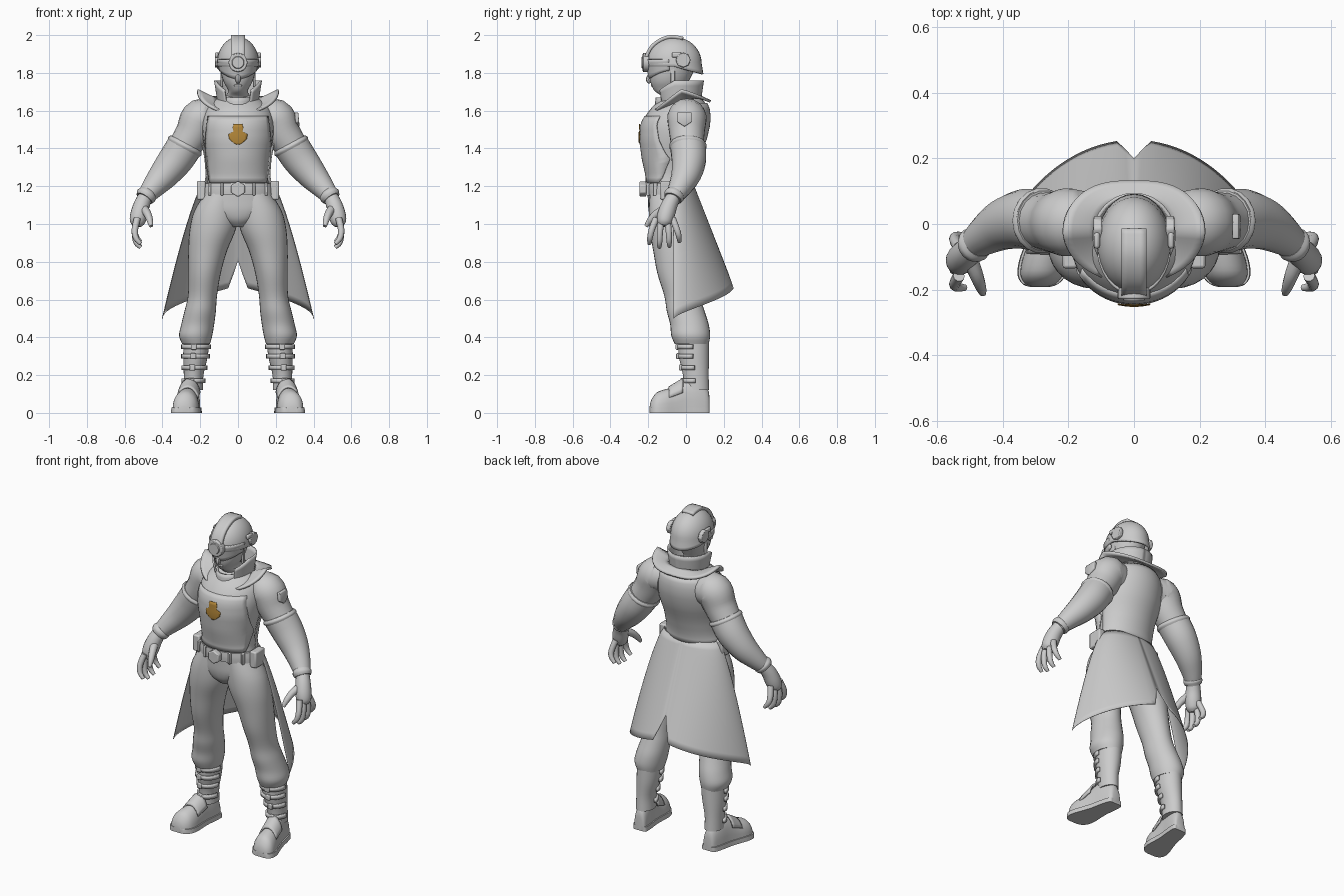
import bpy, bmesh
from math import sin, cos, pi, radians, sqrt
from mathutils import Vector, Matrix

if "Cube" in bpy.data.objects:
    bpy.data.objects.remove(bpy.data.objects["Cube"])


def material(name, color):
    m = bpy.data.materials.new(name)
    m.use_nodes = True
    m.diffuse_color = color
    m.node_tree.nodes["Principled BSDF"].inputs["Base Color"].default_value = color
    return m


GREY = material("uniform grey", (0.6, 0.6, 0.6, 1))
BROWN = material("badge brown", (0.45, 0.24, 0.04, 1))


def finish(name, bm, mat=GREY, mirror=False, thick=0, bevel=0, angle=40):
    bmesh.ops.recalc_face_normals(bm, faces=bm.faces)
    me = bpy.data.meshes.new(name)
    bm.to_mesh(me)
    bm.free()
    me.materials.append(mat)
    ob = bpy.data.objects.new(name, me)
    bpy.context.collection.objects.link(ob)
    bpy.ops.object.select_all(action="DESELECT")
    ob.select_set(True)
    bpy.context.view_layer.objects.active = ob
    bpy.ops.object.shade_smooth_by_angle(angle=radians(angle))
    if thick:
        mod = ob.modifiers.new("thickness", "SOLIDIFY")
        mod.thickness, mod.offset = thick, 0
    if bevel:
        mod = ob.modifiers.new("bevel", "BEVEL")
        mod.width, mod.segments = bevel, 2
    if mirror:
        ob.modifiers.new("mirror", "MIRROR")
    return ob


def sheet(name, nu, nv, fn, wrap=False, cap=False, **kw):
    """Surface from fn(u, v); u may wrap round, and v ends may be capped."""
    bm = bmesh.new()
    cols = nu if wrap else nu + 1
    g = [[bm.verts.new(fn(i / nu, j / nv)) for i in range(cols)] for j in range(nv + 1)]
    for j in range(nv):
        for i in range(nu):
            k = (i + 1) % cols
            bm.faces.new((g[j][i], g[j][k], g[j + 1][k], g[j + 1][i]))
    if cap:
        bm.faces.new(g[0])
        bm.faces.new(g[-1])
    return finish(name, bm, **kw)


def spline(rows, t):
    """Smooth interpolation through rows of numbers."""
    n = len(rows) - 1
    i = min(int(t * n), n - 1)
    f = t * n - i
    a, b, c, d = (rows[max(0, min(n, i + k))] for k in (-1, 0, 1, 2))
    return [q + f * (r - p + f * (2 * p - 5 * q + 4 * r - s + f * (3 * (q - r) + s - p))) / 2
            for p, q, r, s in zip(a, b, c, d)]


def loft(name, rows, **kw):
    """Stacked level ellipses: x, y, z, x radius, y radius."""
    def fn(u, v):
        x, y, z, rx, ry = spline(rows, v)
        return x + rx * cos(2 * pi * u), y + ry * sin(2 * pi * u), z
    return sheet(name, 28, 4 * (len(rows) - 1), fn, wrap=True, cap=True, **kw)


def limb(name, rows, sides=18, **kw):
    """Round tube along a path: x, y, z, radius."""
    def fn(u, v):
        p = spline(rows, v)
        t = Vector(spline(rows, min(1, v + .02))[:3]) - Vector(spline(rows, max(0, v - .02))[:3])
        a = t.cross(Vector((0, 1, 0))).normalized()
        b = t.cross(a).normalized()
        return Vector(p[:3]) + p[3] * (a * cos(2 * pi * u) + b * sin(2 * pi * u))
    return sheet(name, sides, 4 * (len(rows) - 1), fn, wrap=True, cap=True, mirror=True, **kw)


def box(name, loc, size, bevel=.008, **kw):
    bm = bmesh.new()
    bmesh.ops.create_cube(bm, size=1, matrix=Matrix.Translation(loc) @ Matrix.Diagonal((*size, 1)))
    return finish(name, bm, bevel=bevel, **kw)


def disc(name, loc, r, depth, axis, sides=24, r2=None, **kw):
    bm = bmesh.new()
    m = Matrix.Translation(loc) @ Matrix.Rotation(pi / 2, 4, axis)
    bmesh.ops.create_cone(bm, cap_ends=True, segments=sides, radius1=r, radius2=r2 or r, depth=depth, matrix=m)
    return finish(name, bm, **kw)


# Torso and hips
TORSO = [(0, -.09, 1.16, .18, .115), (0, -.088, 1.25, .157, .118), (0, -.085, 1.35, .165, .143),
         (0, -.072, 1.45, .185, .168), (0, -.06, 1.53, .19, .175), (0, -.04, 1.6, .175, .155),
         (0, -.025, 1.65, .13, .12), (0, -.03, 1.68, .08, .08)]
loft("torso", TORSO)
loft("hips", [(0, -.09, 1.2, .172, .115), (0, -.086, 1.13, .195, .116), (0, -.083, 1.07, .195, .115),
              (0, -.078, 1.02, .12, .105), (0, -.07, .985, .05, .08)])


def around_torso(z, off):
    """Centre y and radii of the torso at a height, grown by an offset."""
    k = 0
    while k < len(TORSO) - 2 and TORSO[k + 1][2] < z:
        k += 1
    f = (z - TORSO[k][2]) / (TORSO[k + 1][2] - TORSO[k][2])
    y, rx, ry = (TORSO[k][i] * (1 - f) + TORSO[k + 1][i] * f for i in (1, 3, 4))
    return y, rx + off, ry + off


def chest(x, z, off):
    y, rx, ry = around_torso(z, off)
    return x, y - ry * sqrt(max(0, 1 - (x / rx) ** 2)), z


# Front breastplate, narrowed at the arm holes
sheet("breastplate", 20, 14,
      lambda u, v: chest((2 * u - 1) * (.15 + .018 * sin(pi * v) + .008 * v), 1.22 + .35 * v, .004), thick=.007)


# Back of the coat, closed round the sides of the body
def coat_back(u, v):
    z = 1.2 + .44 * v
    a = pi * (.04 + .92 * u)
    y, rx, ry = around_torso(z, .012)
    return rx * cos(a), y + ry * sin(a), z


sheet("coat_back", 24, 14, coat_back, thick=.005)

# Chest badge
BADGE = [(1.53, .022), (1.51, .028), (1.49, .024), (1.475, .05), (1.45, .047), (1.43, .024), (1.42, .006)]


def badge(u, v):
    z, w = BADGE[round(v * (len(BADGE) - 1))]
    return chest((2 * u - 1) * w, z, .011)


sheet("chest_badge", 8, len(BADGE) - 1, badge, mat=BROWN, thick=.003)

# Belt, buckle and pouches
loft("belt", [(0, -.09, 1.155, .19, .122), (0, -.09, 1.185, .186, .124), (0, -.09, 1.215, .178, .122)])
disc("buckle", (0, -.228, 1.185), .042, .035, "X", sides=6, bevel=.006)
for x in (.085, .15):
    box("belt_loop", (x, -.09 - .122 * sqrt(1 - (x / .187) ** 2), 1.185), (.014, .025, .07), .004, mirror=True)
box("belt_pouch", (.195, -.09, 1.178), (.045, .09, .1), mirror=True)


# Coat skirt with a slit at the back
def skirt(u, v):
    a = u * pi / 2
    slit = max(0, (u - 22 / 24) * 12)
    s = v * (1 - .26 * slit)
    z = 1.22 + s * (.5 + .16 * min(1, u * 24 / 22) - 1.22)
    w = .18 + .22 * s ** .75
    return w * cos(a), -.065 + (.1 + .22 * s) * sin(a) ** (1 + .4 * s), z


sheet("coat_skirt", 24, 16, skirt, thick=.003, mirror=True)


# Shoulder mantle, raised over the shoulders and falling to the chest
def mantle(u, v):
    a = radians(-62 + 152 * u)
    front, back = max(0, -sin(a)), max(0, sin(a))
    rx, ry = .115 + .1 * v, .1 + .055 * v
    c = max(0, cos(a)) ** (1 - .25 * back)
    return (rx * c, -.025 + ry * (back ** .85 - front),
            1.66 + v * (.048 - .075 * back - .05 * front) - .07 * front + .015 * back)


sheet("shoulder_mantle", 22, 4, mantle, thick=.014, mirror=True)
sheet("coat_collar", 20, 5, lambda u, v: (
    (.1 + .022 * v) * cos(radians(-55 + 145 * u)),
    -.035 + (.105 + .02 * v) * sin(radians(-55 + 145 * u)),
    1.62 + v * (.14 - .05 * max(0, .3 - u) / .3)), thick=.01, mirror=True)
sheet("neck_guard", 24, 3, lambda u, v: (
    (.085 - .01 * v) * cos(2 * pi * u), -.06 + (.105 - .01 * v) * sin(2 * pi * u),
    1.6 + .07 * v), wrap=True, thick=.01)

# Head
loft("head", [(0, -.03, 1.6, .068, .07), (0, -.045, 1.67, .066, .078), (0, -.085, 1.705, .052, .082),
              (0, -.088, 1.75, .075, .1), (0, -.078, 1.8, .09, .115), (0, -.065, 1.86, .095, .125),
              (0, -.06, 1.92, .07, .09)])
limb("nose", [(0, -.185, 1.8, .01), (0, -.198, 1.765, .015), (0, -.186, 1.75, .01)], sides=8)
box("mouth", (0, -.178, 1.733), (.04, .016, .012), .004)


# Helmet shell, flared behind
def helmet(u, v):
    a = 2 * pi * u
    phi = max(.03, v) * radians(97 + 18 * max(0, sin(a)))
    r = sin(phi) if phi < pi / 2 else 1 + .15 * (phi - pi / 2)
    return .106 * r * cos(a), -.063 + .141 * r * sin(a), 1.85 + .135 * cos(phi)


sheet("helmet", 32, 14, helmet, wrap=True, thick=.01)


# Visor dipping to a point between the cheeks
def visor(u, v):
    a = radians(160 * u - 80)
    return (.109 - .012 * v) * sin(a), -.065 - (.147 - .02 * v) * cos(a), 1.872 - v * (.058 + .045 * cos(a) ** 2)


sheet("visor", 20, 5, visor, thick=.01)

# Crest over the top and front lamp
CREST = [(-.015, 1.982), (-.08, 1.992), (-.14, 1.972), (-.185, 1.935), (-.21, 1.885), (-.217, 1.84)]
sheet("helmet_crest", 4, 15, lambda u, v: (.076 * u - .038, *spline(CREST, v)), thick=.018, angle=30)
disc("lamp_housing", (0, -.212, 1.855), .05, .034, "X", bevel=.005)
disc("lamp_lens", (0, -.229, 1.855), .036, .012, "X", r2=.03)
disc("ear_disc", (.11, -.015, 1.868), .04, .026, "Y", sides=8, mirror=True, bevel=.005)
box("ear_clip", (.113, -.05, 1.895), (.018, .05, .028), mirror=True)
box("jaw_strap", (.086, -.07, 1.775), (.014, .022, .1), .004, mirror=True)

# Arms
limb("sleeve", [(.13, .005, 1.555, .09), (.17, .005, 1.56, .1), (.203, .005, 1.553, .104),
                (.238, .005, 1.48, .094), (.29, .01, 1.4, .085)])
limb("glove_arm", [(.28, .01, 1.415, .095), (.33, .015, 1.34, .092), (.393, 0, 1.26, .079),
                   (.453, -.035, 1.19, .06), (.496, -.07, 1.135, .043)])
limb("glove_rim", [(.274, .01, 1.426, .092), (.281, .01, 1.413, .1), (.288, .01, 1.4, .094)])
limb("wrist_band", [(.476, -.055, 1.165, .048), (.486, -.063, 1.15, .055), (.496, -.07, 1.135, .048)])

# Hands
limb("palm", [(.49, -.065, 1.145, .038), (.51, -.088, 1.1, .043), (.524, -.105, 1.05, .046),
              (.534, -.115, 1.01, .04), (.539, -.118, .99, .024)])
for i, drop in enumerate((0, .02, .015, -.01)):
    y = -.158 + .029 * i
    reach = (1.5 - i) * .022
    limb("finger", [(.533, y, 1.03, .018), (.546, y - reach * .7, .97, .017),
                    (.54, y - reach, .925 - drop, .015), (.515, y - reach * 1.1, .895 - drop, .01)], sides=10)
limb("thumb", [(.498, -.11, 1.08, .024), (.48, -.155, 1.055, .021), (.467, -.19, 1.02, .017),
               (.46, -.212, .988, .01)], sides=10)

# Sleeve patch on the left shoulder
bm = bmesh.new()
shield = [(-.045, 1.59), (.03, 1.59), (.03, 1.54), (-.008, 1.515), (-.045, 1.54)]
bm.faces.new([bm.verts.new((.313 - (z - 1.55) * .1, y, z)) for y, z in shield])
finish("sleeve_patch", bm, thick=.02, bevel=.004)

# Trousers, bloused over the boots
loft("trouser_leg", [(.085, -.09, 1.17, .085, .1), (.113, -.085, 1.07, .118, .112), (.134, -.077, .97, .122, .116),
                     (.16, -.062, .86, .103, .112), (.177, -.047, .74, .086, .105), (.188, -.02, .62, .077, .095),
                     (.2, -.002, .54, .083, .1), (.213, .018, .47, .087, .102), (.224, .025, .41, .088, .103),
                     (.222, .03, .365, .074, .09)], mirror=True)

# Boots with front straps
loft("boot_shaft", [(.22, .04, .39, .068, .082), (.225, .042, .3, .065, .08), (.235, .052, .2, .052, .068),
                    (.236, .055, .12, .052, .068)], mirror=True)
for z, x, y, r in ((.35, .222, .038, .07), (.3, .225, .038, .067), (.24, .231, .046, .06), (.17, .236, .05, .055)):
    sheet("boot_strap", 12, 1, lambda u, v: (
        x + (r + .003) * cos(pi * (1 + u)), y + (r + .012) * sin(pi * (1 + u)),
        z + .024 * (v - .5)), thick=.012, mirror=True)
    box("strap_clip", (x + .012, y - r - .014, z), (.03, .018, .032), .005, mirror=True)

FOOT = [(.125, .025, .08), (.113, .038, .13), (.06, .045, .17), (0, .048, .172), (-.06, .058, .138),
        (-.11, .068, .125), (-.155, .066, .108), (-.183, .046, .07), (-.192, .02, .035)]


def foot(grow, top):
    def fn(u, v):
        y, w, h = spline(FOOT, v)
        s = max(0, sin(2 * pi * u))
        return .24 + (.1 - y) * .16 + (w + grow) * cos(2 * pi * u), y, min(top, h * s ** .7)
    return fn


sheet("boot_foot", 24, 24, foot(0, 1), wrap=True, cap=True, mirror=True)
sheet("boot_sole", 24, 24, foot(.008, .028), wrap=True, cap=True, mirror=True)
# Instep flap
sheet("instep_flap", 10, 5, lambda u, v: (
    .268 - .01 * v + .058 * cos(pi * (.1 + .8 * u)), -.09 + .075 * v,
    .055 + .02 * v + (.08 + .025 * v) * sin(pi * (.1 + .8 * u))), thick=.01, mirror=True)
